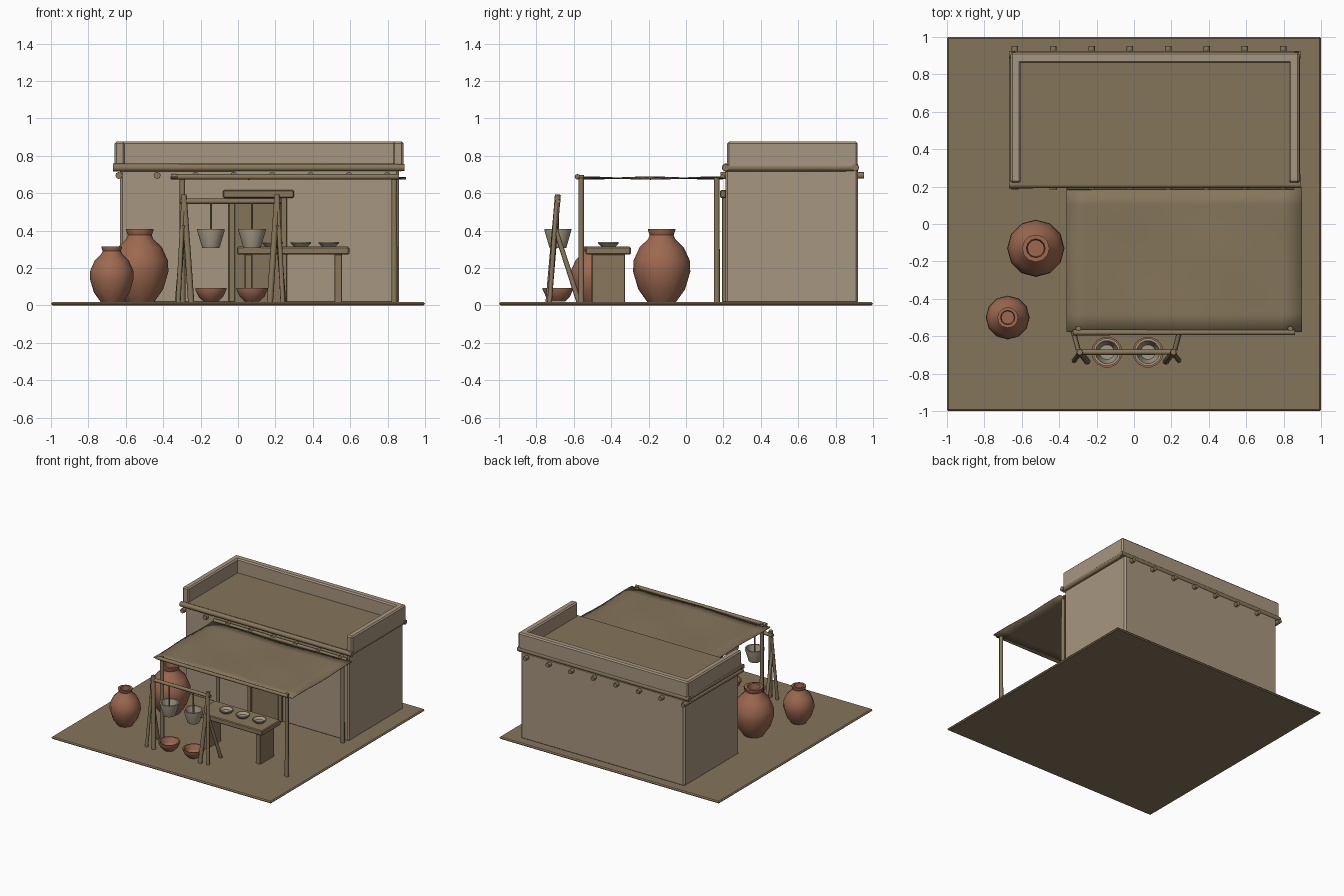
import bpy, bmesh, math
from mathutils import Vector

cube = bpy.data.objects.get("Cube")
if cube:
    bpy.data.objects.remove(cube, do_unlink=True)


def material(name, r, g, b):
    m = bpy.data.materials.new(name)
    m.use_nodes = True
    m.diffuse_color = (r, g, b, 1)
    m.node_tree.nodes["Principled BSDF"].inputs["Base Color"].default_value = (r, g, b, 1)
    return m


EARTH = material("earth brown", 0.235, 0.178, 0.105)
WOOD = material("wood", 0.25, 0.185, 0.105)
PLASTER = material("mud plaster", 0.39, 0.305, 0.215)
TERRACOTTA = material("terracotta", 0.335, 0.14, 0.08)
CLAY = material("pale clay", 0.37, 0.32, 0.235)


def finish(name, bm, mat, smooth=None):
    bmesh.ops.recalc_face_normals(bm, faces=bm.faces)
    mesh = bpy.data.meshes.new(name)
    bm.to_mesh(mesh)
    bm.free()
    mesh.materials.append(mat)
    ob = bpy.data.objects.new(name, mesh)
    bpy.context.collection.objects.link(ob)
    if smooth:
        bpy.ops.object.select_all(action='DESELECT')
        ob.select_set(True)
        bpy.context.view_layer.objects.active = ob
        bpy.ops.object.shade_smooth_by_angle(angle=math.radians(smooth))
    return ob


def box(name, x, y, z, mat, bevel=0.0):
    """Box from (min, max) pairs, with an optional bevel."""
    bm = bmesh.new()
    bmesh.ops.create_cube(bm, size=1)
    for v in bm.verts:
        v.co = [lo + (hi - lo) * (c + 0.5) for c, (lo, hi) in zip(v.co, (x, y, z))]
    if bevel:
        bmesh.ops.bevel(bm, geom=bm.edges[:], offset=bevel, segments=1, affect='EDGES')
    return finish(name, bm, mat)


def pole(name, start, end, radius, mat=WOOD, sides=8):
    a, b = Vector(start), Vector(end)
    bm = bmesh.new()
    bmesh.ops.create_cone(bm, cap_ends=True, segments=sides, radius1=radius,
                          radius2=radius * 0.92, depth=(b - a).length)
    turn = (b - a).to_track_quat('Z', 'Y')
    for v in bm.verts:
        v.co = turn @ v.co + (a + b) / 2
    return finish(name, bm, mat, 50)


def lathe(name, profile, centre, mat, scale=1.0, sides=12, smooth=30):
    """Turn a (radius, height) profile around a vertical axis."""
    bm = bmesh.new()
    rings = []
    for r, h in profile:
        rings.append([bm.verts.new(Vector(centre) + scale * Vector(
            (r * math.cos(math.tau * i / sides), r * math.sin(math.tau * i / sides), h)))
            for i in range(sides)])
    for low, high in zip(rings, rings[1:]):
        for i in range(sides):
            j = (i + 1) % sides
            bm.faces.new((low[i], low[j], high[j], high[i]))
    bm.faces.new(rings[0])
    bm.faces.new(rings[-1])
    return finish(name, bm, mat, smooth)


# Ground slab
FLOOR = 0.018
box("ground", (-1, 1), (-1, 1), (0, FLOOR), EARTH, 0.008)

# House body and flat roof
box("house_walls", (-0.63, 0.86), (0.21, 0.92), (0.01, 0.73), PLASTER, 0.012)
box("roof", (-0.62, 0.84), (0.212, 0.88), (0.72, 0.76), EARTH)

# Parapet on the back and both ends, open at the front
box("parapet_back", (-0.66, 0.885), (0.86, 0.918), (0.735, 0.876), PLASTER, 0.01)
for name, x in (("right", (-0.66, -0.605)), ("left", (0.828, 0.885))):
    box("parapet_" + name, x, (0.22, 0.91), (0.735, 0.876), PLASTER, 0.01)

# Log course round the top of the walls
for name, y in (("front", 0.212), ("back", 0.905)):
    pole("wall_log_" + name, (-0.668, y, 0.737), (0.89, y, 0.737), 0.021)
for name, x in (("right", -0.645), ("left", 0.868)):
    pole("wall_log_" + name, (x, 0.205, 0.737), (x, 0.92, 0.737), 0.021)

# Roof beams poking out front and back
for i in range(8):
    x = -0.637 + i * 0.205
    pole("roof_beam", (x, 0.185, 0.695), (x, 0.953, 0.695), 0.019)

# Doorway
box("door", (-0.03, 0.25), (0.2, 0.215), (FLOOR, 0.58), EARTH)
for x in (-0.05, 0.228):
    box("door_jamb", (x, x + 0.035), (0.192, 0.215), (FLOOR, 0.58), WOOD, 0.004)
box("door_lintel", (-0.08, 0.3), (0.182, 0.215), (0.575, 0.617), WOOD, 0.006)

# Awning cloth with a gentle ripple
bm = bmesh.new()
bmesh.ops.create_grid(bm, x_segments=12, y_segments=8, size=0.5)
for v in bm.verts:
    u, w = v.co.x, v.co.y
    v.co = (0.268 + u * 1.26, -0.19 + w * 0.775,
            0.684 + 0.006 * math.sin(9 * u + 3 * w) * math.cos(7 * w))
awning = finish("awning", bm, EARTH, 40)
thick = awning.modifiers.new("thickness", 'SOLIDIFY')
thick.thickness = 0.006

# Awning posts and rails
for x in (-0.297, 0.836):
    pole("awning_front_post", (x, -0.56, 0.01), (x, -0.56, 0.697), 0.016)
    pole("awning_back_post", (x, 0.165, 0.01), (x, 0.165, 0.682), 0.016)
pole("awning_front_rail", (-0.325, -0.58, 0.688), (0.862, -0.58, 0.688), 0.015)
pole("awning_back_rail", (-0.355, 0.197, 0.69), (0.855, 0.197, 0.69), 0.014)

# Hanging frame: two leaning supports and a crossbar
for x, side in ((-0.29, -1), (0.21, 1)):
    pole("frame_front_leg", (x - side * 0.04, -0.735, 0.01), (x, -0.685, 0.592), 0.017)
    pole("frame_back_leg", (x + side * 0.035, -0.57, 0.01), (x, -0.705, 0.43), 0.014)
    pole("frame_side_leg", (x + side * 0.03, -0.73, 0.01), (x, -0.69, 0.585), 0.013)
pole("frame_crossbar", (-0.31, -0.685, 0.557), (0.23, -0.685, 0.557), 0.015)

# Hanging pots with bowls beneath
POT = [(0.046, 0), (0.074, 0.095), (0.074, 0.103), (0.062, 0.103), (0.04, 0.015)]
BOWL = [(0.04, 0), (0.066, 0.025), (0.083, 0.062), (0.083, 0.07), (0.073, 0.07),
        (0.055, 0.03), (0.03, 0.014)]
for x in (-0.145, 0.075):
    lathe("hanging_pot", POT, (x, -0.685, 0.307), CLAY, sides=14)
    pole("pot_rope", (x, -0.685, 0.315), (x, -0.685, 0.55), 0.006, sides=6)
    lathe("ground_bowl", BOWL, (x, -0.685, 0.022), TERRACOTTA, sides=14)

# Bench with dishes
box("bench_top", (-0.005, 0.595), (-0.537, -0.295), (0.272, 0.314), WOOD, 0.006)
for x in (0.035, 0.515):
    box("bench_leg", (x, x + 0.042), (-0.505, -0.325), (0.01, 0.275), WOOD, 0.004)
DISH = [(0.035, 0), (0.055, 0.02), (0.055, 0.026), (0.048, 0.026), (0.03, 0.01)]
for x in (0.185, 0.335, 0.485):
    lathe("dish", DISH, (x, -0.415, 0.312), CLAY)

# Storage jars
JAR = [(0.075, 0), (0.125, 0.07), (0.153, 0.165), (0.15, 0.225), (0.118, 0.295),
       (0.072, 0.34), (0.064, 0.36), (0.073, 0.385), (0.073, 0.392), (0.05, 0.392),
       (0.045, 0.34)]
lathe("large_jar", JAR, (-0.525, -0.13, 0.016), TERRACOTTA)
lathe("small_jar", JAR, (-0.675, -0.5, 0.016), TERRACOTTA, 0.765)
